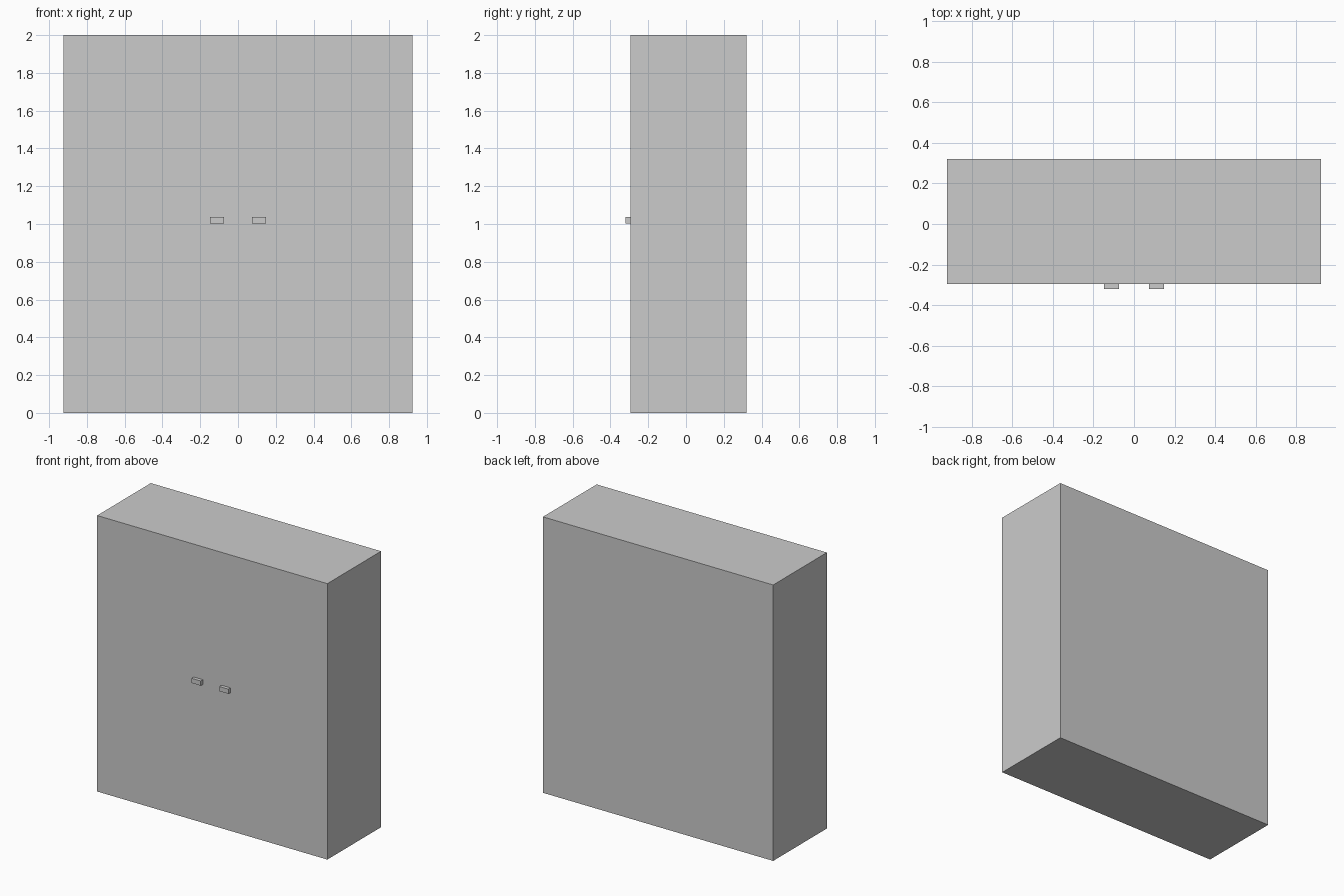
import bpy

if "Cube" in bpy.data.objects:
    bpy.data.objects.remove(bpy.data.objects["Cube"])


def box(name, x, y, z):
    """Axis-aligned box from (min, max) ranges."""
    spans = (x, y, z)
    bpy.ops.mesh.primitive_cube_add(size=1, location=[(a + b) / 2 for a, b in spans])
    ob = bpy.context.object
    ob.name = name
    ob.scale = [b - a for a, b in spans]
    bpy.ops.object.transform_apply(location=False, rotation=False, scale=True)
    return ob


FRONT = -0.295

# Cabinet body
box("cabinet_body", (-0.923, 0.923), (FRONT, 0.32), (0, 2))

# Pair of door handles, mirrored about the centre line
for side, label in ((-1, "left"), (1, "right")):
    x = sorted((side * 0.075, side * 0.147))
    box(f"{label}_door_handle", x, (-0.32, FRONT), (1.003, 1.037))
